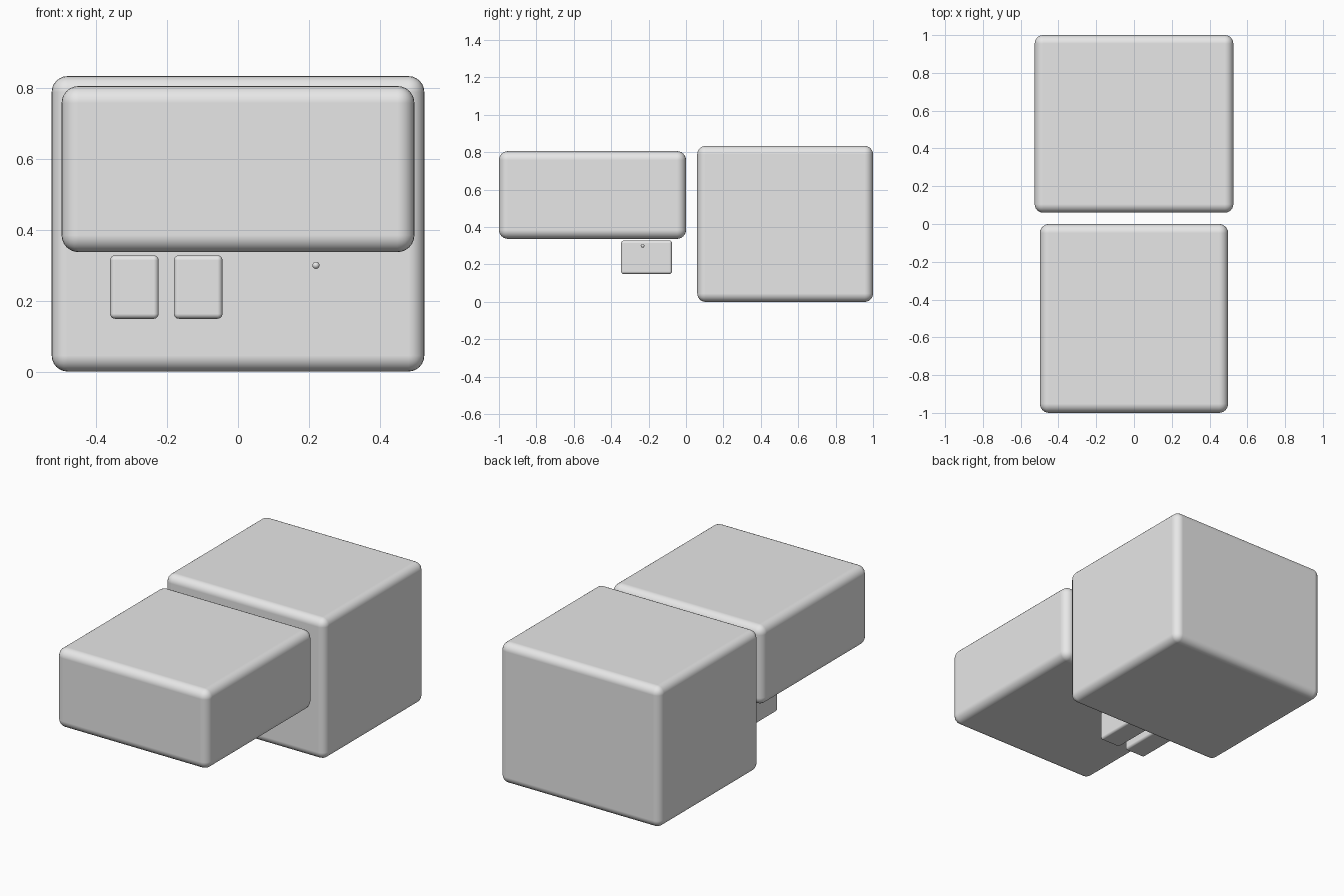
import bpy
import bmesh
from mathutils import Vector

if "Cube" in bpy.data.objects:
    bpy.data.objects.remove(bpy.data.objects["Cube"], do_unlink=True)

# One plain grey for everything
grey = bpy.data.materials.new("light_grey")
grey.use_nodes = True
grey.diffuse_color = (0.8, 0.8, 0.8, 1)
grey.node_tree.nodes["Principled BSDF"].inputs["Base Color"].default_value = (0.8, 0.8, 0.8, 1)


def finish(name, bm, location):
    mesh = bpy.data.meshes.new(name)
    bm.to_mesh(mesh)
    bm.free()
    mesh.materials.append(grey)
    mesh.shade_smooth()
    obj = bpy.data.objects.new(name, mesh)
    obj.location = location
    bpy.context.collection.objects.link(obj)
    return obj


def rounded_box(name, low, high, radius):
    low, high = Vector(low), Vector(high)
    bm = bmesh.new()
    bmesh.ops.create_cube(bm, size=1)
    bmesh.ops.scale(bm, vec=high - low, verts=bm.verts)
    obj = finish(name, bm, (low + high) / 2)
    bevel = obj.modifiers.new("rounded_edges", "BEVEL")
    bevel.width = radius
    bevel.segments = 6
    bevel.limit_method = "NONE"
    bevel.harden_normals = True
    return obj


# Large blocks
rounded_box("rear_block", (-0.526, 0.06, 0.0), (0.526, 1.0, 0.834), 0.045)
rounded_box("front_block", (-0.498, -1.0, 0.337), (0.498, 0.0, 0.806), 0.048)

# Pair of small blocks hanging under the front block
for name, left in (("outer_small_block", -0.361), ("inner_small_block", -0.181)):
    rounded_box(name, (left, -0.347, 0.149), (left + 0.137, -0.075, 0.328), 0.014)

# Tiny ball under the front block
bm = bmesh.new()
bmesh.ops.create_uvsphere(bm, u_segments=24, v_segments=12, radius=0.01)
finish("small_ball", bm, (0.22, -0.232, 0.30))
